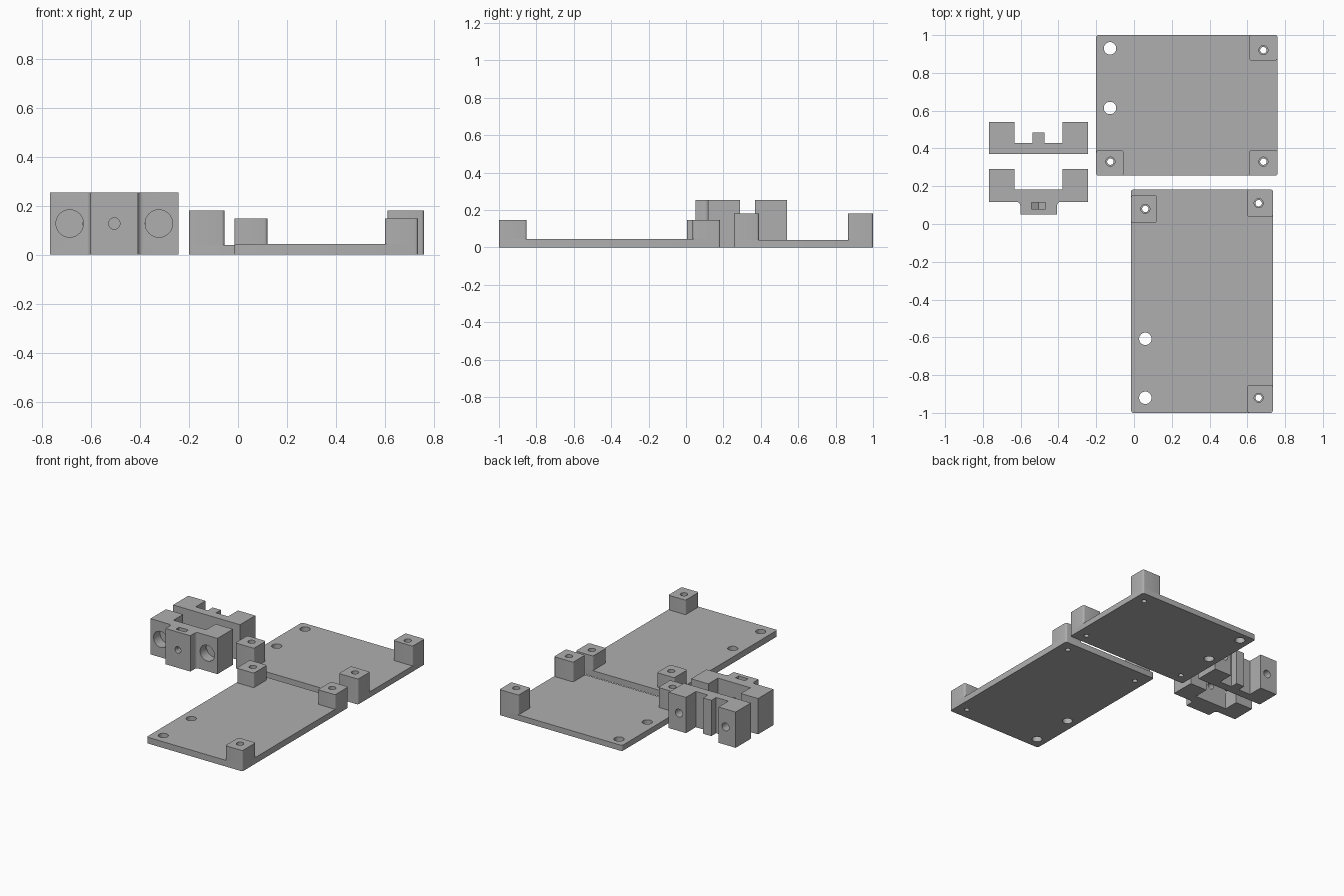
import bpy, bmesh, math
from mathutils import Matrix, Vector

default = bpy.data.objects.get("Cube")
if default:
    bpy.data.objects.remove(default, do_unlink=True)

grey = bpy.data.materials.new("plain_grey")
grey.use_nodes = True
colour = (0.43, 0.43, 0.43, 1)
grey.diffuse_color = colour
grey.node_tree.nodes["Principled BSDF"].inputs["Base Color"].default_value = colour


def make_object(name, bm):
    bmesh.ops.recalc_face_normals(bm, faces=bm.faces[:])
    mesh = bpy.data.meshes.new(name)
    bm.to_mesh(mesh)
    bm.free()
    mesh.materials.append(grey)
    obj = bpy.data.objects.new(name, mesh)
    bpy.context.collection.objects.link(obj)
    return obj


def prism(name, outline, z0, z1, radius=0, corners=None):
    """Extrude an outline upward, rounding the chosen vertical edges."""
    bm = bmesh.new()
    face = bm.faces.new([bm.verts.new((x, y, z0)) for x, y in outline])
    grown = bmesh.ops.extrude_face_region(bm, geom=[face])["geom"]
    for v in grown:
        if isinstance(v, bmesh.types.BMVert):
            v.co.z = z1
    if radius:
        edges = [e for e in bm.edges
                 if abs(e.verts[0].co.z - e.verts[1].co.z) > 0.001
                 and (corners is None or corners(e.verts[0].co))]
        bmesh.ops.bevel(bm, geom=edges, offset=radius, segments=5,
                        affect='EDGES', profile=0.5)
    return make_object(name, bm)


def box(name, x0, x1, y0, y1, z0, z1, radius=0):
    return prism(name, [(x0, y0), (x1, y0), (x1, y1), (x0, y1)], z0, z1, radius)


def rod(start, end, radius):
    """Round cutter between two points."""
    a, b = Vector(start), Vector(end)
    turn = (b - a).to_track_quat('Z', 'Y').to_matrix().to_4x4()
    bm = bmesh.new()
    bmesh.ops.create_cone(bm, cap_ends=True, segments=32, radius1=radius,
                          radius2=radius, depth=(b - a).length,
                          matrix=Matrix.Translation((a + b) / 2) @ turn)
    cutter = make_object("hole_cutter", bm)
    cutter.hide_render = True
    return cutter


def cut(obj, cutters):
    for c in cutters:
        mod = obj.modifiers.new("hole", 'BOOLEAN')
        mod.operation, mod.solver, mod.object = 'DIFFERENCE', 'EXACT', c
    graph = bpy.context.evaluated_depsgraph_get()
    mesh = bpy.data.meshes.new_from_object(obj.evaluated_get(graph))
    obj.modifiers.clear()
    obj.data = mesh
    for c in cutters:
        bpy.data.objects.remove(c, do_unlink=True)


def smooth(obj):
    bpy.ops.object.select_all(action='DESELECT')
    obj.select_set(True)
    bpy.context.view_layer.objects.active = obj
    bpy.ops.object.shade_smooth_by_angle(angle=math.radians(30))


def mounting_plate(name, bounds, thick, top, posts, holes):
    """Flat plate with open holes and drilled corner posts."""
    plate = box(name, *bounds, 0, thick, 0.012)
    cutters = [rod((x, y, -0.1), (x, y, 0.2), 0.033) for x, y in holes]
    cutters += [rod((x, y, -0.1), (x, y, 0.2), 0.017) for *_, x, y in posts]
    cut(plate, cutters)
    smooth(plate)
    for i, (x0, x1, y0, y1, hx, hy) in enumerate(posts):
        post = box(f"{name}_post_{i + 1}", x0, x1, y0, y1, thick, top, 0.012)
        cut(post, [rod((hx, hy, 0), (hx, hy, 0.3), 0.024)])
        smooth(post)


mounting_plate("back_plate", (-0.20, 0.76, 0.256, 1.0), 0.04, 0.18,
               [(0.61, 0.76, 0.866, 1.0, 0.685, 0.92),
                (-0.20, -0.055, 0.256, 0.39, -0.125, 0.33),
                (0.61, 0.76, 0.256, 0.39, 0.685, 0.33)],
               [(-0.127, 0.93), (-0.127, 0.614)])

mounting_plate("front_plate", (-0.015, 0.735, -1.0, 0.183), 0.044, 0.147,
               [(-0.015, 0.12, 0.005, 0.153, 0.06, 0.08),
                (0.60, 0.735, 0.036, 0.183, 0.66, 0.11),
                (0.60, 0.735, -1.0, -0.852, 0.66, -0.92)],
               [(0.06, -0.608), (0.06, -0.92)])

# Clamp halves, drawn as half outlines and mirrored about their middle
MID, TOP, AXIS = -0.505, 0.253, 0.127


def mirrored(half):
    return ([(MID + x, y) for x, y in half]
            + [(MID - x, y) for x, y in reversed(half)])


back_clamp = prism("back_clamp", mirrored(
    [(0.262, 0.37), (0.262, 0.54), (0.127, 0.54), (0.127, 0.43),
     (0.032, 0.43), (0.032, 0.484)]), 0, TOP)
cut(back_clamp, [rod((MID + s * 0.182, 0.42, AXIS),
                     (MID + s * 0.182, 0.6, AXIS), 0.028) for s in (-1, 1)])
smooth(back_clamp)

front_clamp = prism("front_clamp", mirrored(
    [(0.097, 0.05), (0.097, 0.117), (0.262, 0.117), (0.262, 0.29),
     (0.127, 0.29), (0.127, 0.183)]), 0, TOP, 0.02,
    lambda p: abs(p.y - 0.117) < 0.01 and abs(p.x - MID) < 0.15)

# Nut slot with a pointed floor, open at the top
bm = bmesh.new()
slot_face = bm.faces.new([bm.verts.new((MID + x, 0.08, z)) for x, z in
                          [(0, 0.085), (0.037, 0.106), (0.037, 0.3),
                           (-0.037, 0.3), (-0.037, 0.106)]])
slot = bmesh.ops.extrude_face_region(bm, geom=[slot_face])["geom"]
bmesh.ops.translate(bm, vec=(0, 0.035, 0),
                    verts=[v for v in slot if isinstance(v, bmesh.types.BMVert)])
nut_slot = make_object("nut_slot_cutter", bm)
nut_slot.hide_render = True

bores = [rod((MID + s * 0.182, 0.0, AXIS), (MID + s * 0.182, 0.19, AXIS), 0.056)
         for s in (-1, 1)]
cut(front_clamp, [nut_slot, rod((MID, 0, AXIS), (MID, 0.25, AXIS), 0.023)] + bores)
smooth(front_clamp)
